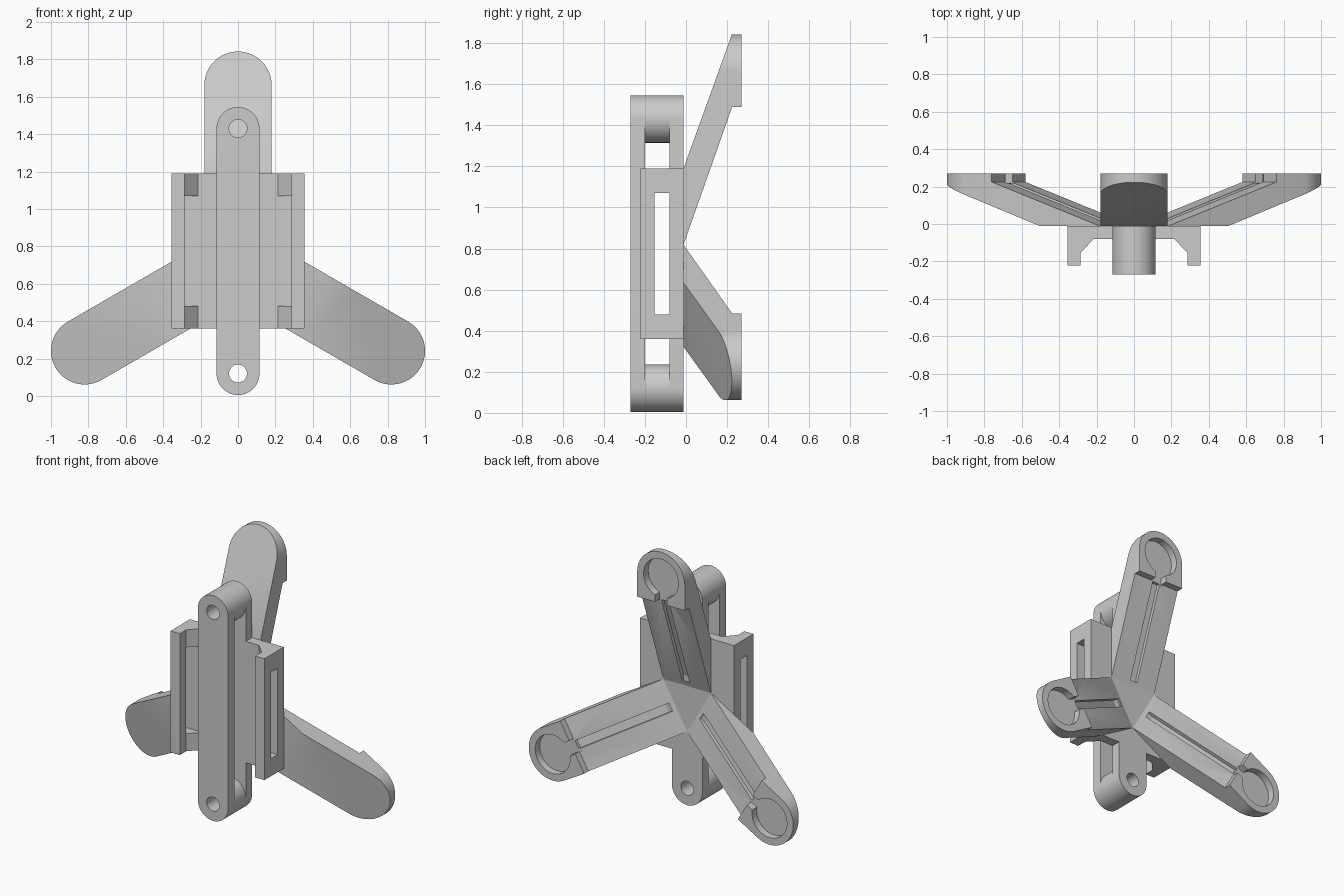
import bpy, bmesh
from math import sin, cos, radians

if "Cube" in bpy.data.objects:
    bpy.data.objects.remove(bpy.data.objects["Cube"])

BACK = -0.012      # rear plane of the body, where the legs start
HUB = 0.715        # height of the leg hub
PAD = 0.947        # distance from hub to pad centre
PAD_R = 0.18
BAR_R = 0.115
LOW, HIGH = 0.12, 1.43   # bar hole heights


def arc(cz, r, start, end, n=32):
    """Points on an arc centred on x = 0."""
    angles = [radians(start + (end - start) * i / n) for i in range(n + 1)]
    return [(r * cos(a), cz + r * sin(a)) for a in angles]


def prism(name, outline, axis, lo, hi):
    """Extrude a 2D outline along an axis."""
    place = {"x": lambda p, d: (d, p[0], p[1]),
             "y": lambda p, d: (p[0], d, p[1]),
             "z": lambda p, d: (p[0], p[1], d)}[axis]
    bm = bmesh.new()
    face = bm.faces.new([bm.verts.new(place(p, lo)) for p in outline])
    extruded = bmesh.ops.extrude_face_region(bm, geom=[face])["geom"]
    shift = place((0, 0), hi - lo)
    bmesh.ops.translate(bm, vec=shift,
                        verts=[v for v in extruded if isinstance(v, bmesh.types.BMVert)])
    bmesh.ops.recalc_face_normals(bm, faces=bm.faces)
    mesh = bpy.data.meshes.new(name)
    bm.to_mesh(mesh)
    bm.free()
    obj = bpy.data.objects.new(name, mesh)
    bpy.context.collection.objects.link(obj)
    return obj


def rect(x0, x1, y0, y1):
    return [(x0, y0), (x1, y0), (x1, y1), (x0, y1)]


def select(obj):
    bpy.ops.object.select_all(action="DESELECT")
    obj.select_set(True)
    bpy.context.view_layer.objects.active = obj


def boolean(obj, tool, operation="DIFFERENCE"):
    """Apply a boolean and discard the tool."""
    mod = obj.modifiers.new("cut", "BOOLEAN")
    mod.operation, mod.solver, mod.object = operation, "EXACT", tool
    select(obj)
    bpy.ops.object.modifier_apply(modifier=mod.name)
    bpy.data.objects.remove(tool)


def finish(obj):
    select(obj)
    bpy.ops.object.shade_smooth_by_angle(angle=radians(30))


# Central bar: rounded ends, pin holes and a sideways slot between the end bosses
bar = prism("central_bar", arc(HIGH, BAR_R, 0, 180) + arc(LOW, BAR_R, 180, 360),
            "y", -0.27, BACK)
slot = ([(0.2, LOW)] + arc(LOW, BAR_R, 0, 180) + [(-0.2, LOW), (-0.2, HIGH)]
        + arc(HIGH, BAR_R, 180, 360) + [(0.2, HIGH)])
boolean(bar, prism("slot_cutter", slot, "y", -0.2, -0.08))
for z in (LOW, HIGH):
    boolean(bar, prism("hole_cutter", arc(z, 0.048, 0, 360)[:-1], "y", -0.4, 0.1))
finish(bar)

# Bracket: rear plate with two forward flanges, each with a window
half = [(0.355, BACK), (0.355, -0.222), (0.285, -0.222), (0.285, -0.08)]
bracket = prism("bracket", half + [(-x, y) for x, y in reversed(half)], "z", 0.36, 1.19)
boolean(bracket, prism("window_cutter", rect(-0.5, 0.5, -0.153, -0.08), "z", 0.48, 1.07))
finish(bracket)

# Gussets in the corners above and below the windows
for side, s in (("left", 1), ("right", -1)):
    for level, z0, z1 in (("lower", 0.36, 0.48), ("upper", 1.07, 1.19)):
        corner = [(s * 0.215, -0.08), (s * 0.285, -0.08), (s * 0.285, -0.153)]
        prism(f"{side}_{level}_gusset", corner, "z", z0, z1)


# Legs: sloped arm ending in a rounded pad with a keyhole recess and a groove
def leg(name, angle):
    profile = [(BACK, 0.104), (0.225, 0.775), (0.27, 0.775), (0.27, 1.3),
               (0.291, 1.3), (BACK, 0.475)]
    profile[3:5] = [(0.27, 1.257)]
    obj = prism(name, profile, "x", -PAD_R, PAD_R)
    outline = arc(PAD, PAD_R, 0, 180) + [(-PAD_R, 0), (PAD_R, 0)]
    boolean(obj, prism("outline_tool", outline, "y", -0.2, 0.5), "INTERSECT")
    keyhole = arc(PAD, 0.132, -70, 250) + [(-0.045, 0.74), (0.045, 0.74)]
    boolean(obj, prism("keyhole_cutter", keyhole, "y", 0.22, 0.4))
    groove = [(-0.026, 0.135), (0.2, 0.775), (0.25, 0.775), (0.024, 0.135)]
    boolean(obj, prism("groove_cutter", groove, "x", -0.028, 0.028))
    obj.location.z = HUB
    obj.rotation_euler.y = radians(angle)
    finish(obj)


for name, angle in (("upper_leg", 0), ("left_leg", 120), ("right_leg", -120)):
    leg(name, angle)
